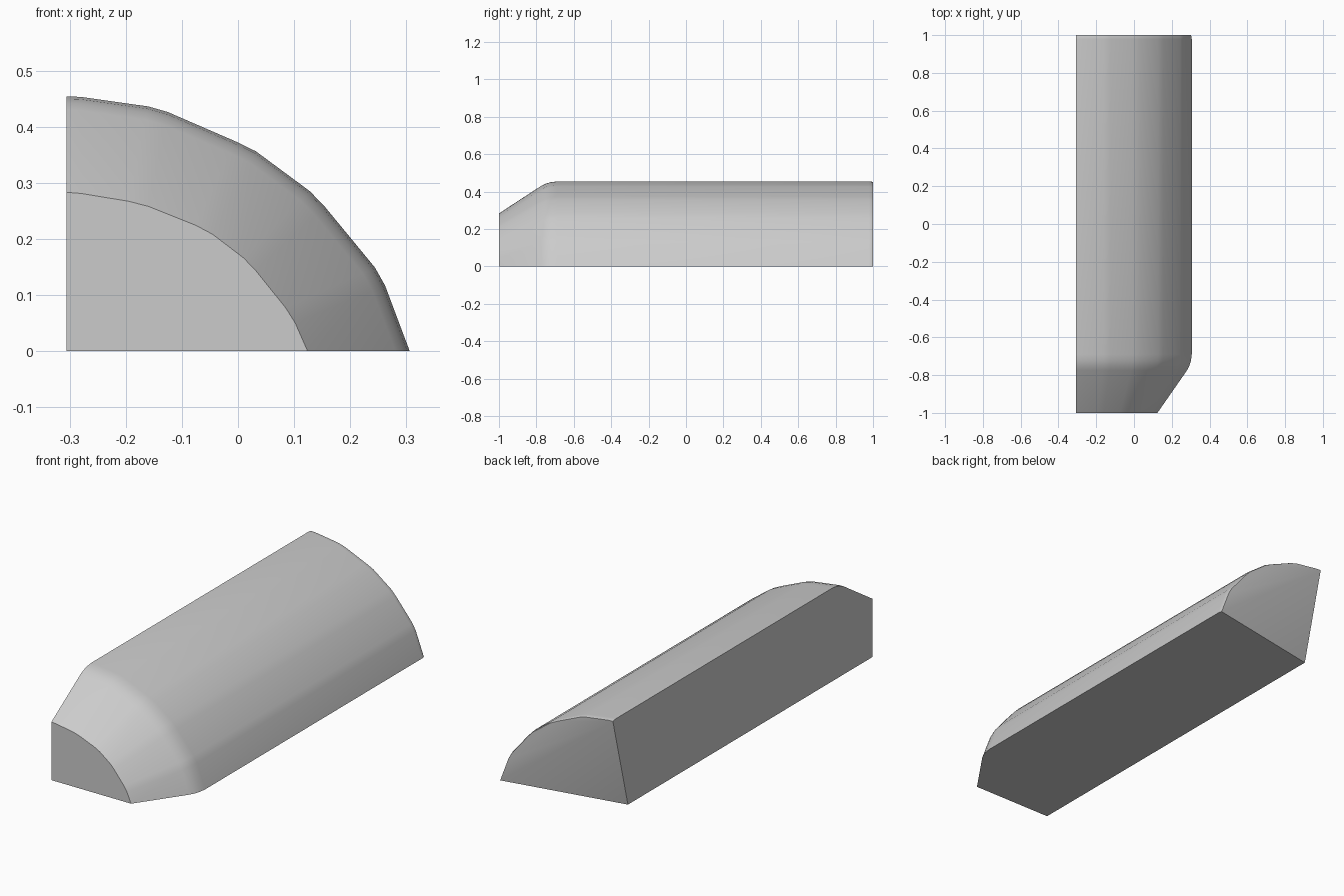
import bpy
import bmesh
import math
from mathutils import Vector

if "Cube" in bpy.data.objects:
    bpy.data.objects.remove(bpy.data.objects["Cube"], do_unlink=True)

# Single plain grey
grey = bpy.data.materials.new("light_grey")
grey.use_nodes = True
colour = (0.6, 0.6, 0.6, 1)
grey.diffuse_color = colour
grey.node_tree.nodes["Principled BSDF"].inputs["Base Color"].default_value = colour

# Matching quarter-round outlines (x, z): full body and narrow nose
BODY = [(.306, 0), (.262, .117), (.244, .149), (.155, .257), (.128, .285), (.032, .356),
        (-.005, .374), (-.125, .426), (-.16, .436), (-.28, .453), (-.306, .454)]
NOSE = [(.124, 0), (.102, .05), (.085, .077), (.032, .143), (.01, .166), (-.045, .208),
        (-.075, .224), (-.16, .258), (-.195, .267), (-.28, .281), (-.306, .283)]

# Sections along the length: (y, blend from nose to body)
SECTIONS = [(-1, 0), (-.775, .86), (-.75, .93), (-.725, .975), (-.69, 1),
            (.978, 1), (.993, .992), (1, .975)]

bm = bmesh.new()
rings = []
for y, blend in SECTIONS:
    ring = []
    for n, b in zip(NOSE, BODY):
        p = Vector(n).lerp(Vector(b), blend)
        ring.append(bm.verts.new((p.x, y, p.y)))
    rings.append(ring)

# Curved shell
for a, b in zip(rings, rings[1:]):
    for i in range(len(BODY) - 1):
        bm.faces.new((a[i], b[i], b[i + 1], a[i + 1]))

# Flat nose, base and side, meeting along the inner edge
front_corner = bm.verts.new((-.306, -1, 0))
back_corner = bm.verts.new((-.306, .884, 0))
bm.faces.new([front_corner] + rings[0])
bm.faces.new([front_corner, back_corner] + [r[0] for r in reversed(rings)])
bm.faces.new([back_corner, front_corner] + [r[-1] for r in rings])

# Back end: upright rim segment and recessed sloping triangle
bm.faces.new(rings[-1])
bm.faces.new((back_corner, rings[-1][0], rings[-1][-1]))
bmesh.ops.recalc_face_normals(bm, faces=bm.faces[:])

mesh = bpy.data.meshes.new("quarter_round_bar")
bm.to_mesh(mesh)
bm.free()
mesh.materials.append(grey)
bar = bpy.data.objects.new("quarter_round_bar", mesh)
bpy.context.collection.objects.link(bar)

bpy.ops.object.select_all(action='DESELECT')
bar.select_set(True)
bpy.context.view_layer.objects.active = bar
bpy.ops.object.shade_smooth_by_angle(angle=math.radians(30))
